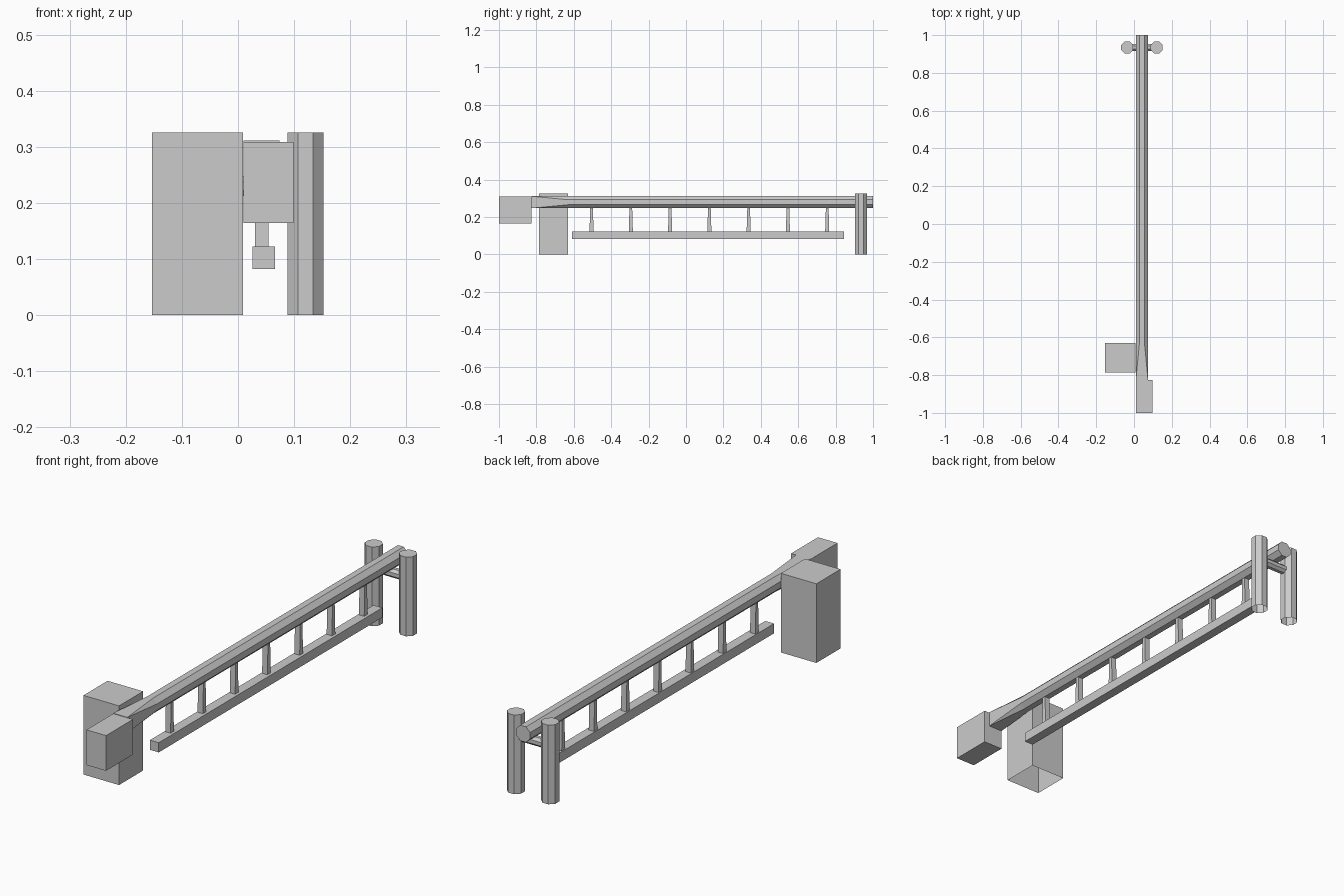
import bpy, bmesh, math

if "Cube" in bpy.data.objects:
    bpy.data.objects.remove(bpy.data.objects["Cube"])


def make_object(name, bm):
    bmesh.ops.recalc_face_normals(bm, faces=bm.faces)
    mesh = bpy.data.meshes.new(name)
    bm.to_mesh(mesh)
    bm.free()
    ob = bpy.data.objects.new(name, mesh)
    bpy.context.collection.objects.link(ob)
    return ob


def loft(name, rings, cap_start=True, cap_end=True):
    bm = bmesh.new()
    loops = [[bm.verts.new(p) for p in ring] for ring in rings]
    n = len(loops[0])
    for a, b in zip(loops, loops[1:]):
        for i in range(n):
            j = (i + 1) % n
            bm.faces.new((a[i], a[j], b[j], b[i]))
    if cap_start:
        bm.faces.new(loops[0])
    if cap_end:
        bm.faces.new(loops[-1])
    bmesh.ops.remove_doubles(bm, verts=bm.verts, dist=1e-5)
    return make_object(name, bm)


def rect(x0, x1, y0, y1, z):
    return [(x0, y0, z), (x1, y0, z), (x1, y1, z), (x0, y1, z)]


def box(name, x, y, z, open_bottom=False):
    return loft(name, [rect(*x, *y, z[0]), rect(*x, *y, z[1])], not open_bottom)


def octagon(apothem):
    r = apothem / math.cos(math.pi / 8)
    angles = [math.pi / 8 + i * math.pi / 4 for i in range(8)]
    return [(r * math.cos(a), r * math.sin(a)) for a in angles]


# pivot post, open underneath, and counterweight
box("pivot_post", (-0.153, 0.009), (-0.787, -0.63), (0, 0.326), True)
box("counterweight", (0.01, 0.099), (-1.0, -0.825), (0.164, 0.309))

# octagonal boom that becomes square towards the counterweight
cx, cz, a = 0.042, 0.279, 0.032
oct_pts = octagon(a)
square = [(math.copysign(a, u), math.copysign(a, v)) for u, v in oct_pts]
loft("boom", [[(cx + u, y, cz + v) for u, v in pts]
              for y, pts in ((-0.826, square), (-0.63, oct_pts), (1.0, oct_pts))])

# hanging lower rail and its tapered hangers
box("lower_rail", (0.026, 0.066), (-0.61, 0.845), (0.082, 0.122))
for i in range(7):
    y = -0.505 + i * 0.21
    loft(f"hanger_{i + 1}", [rect(0.03, 0.054, y - 0.011, y + 0.011, 0.12),
                             rect(0.03, 0.054, y - 0.007, y + 0.007, 0.255)])

# pair of rest posts, open underneath, joined by a crossbar
for name, x in (("left_rest_post", -0.036), ("right_rest_post", 0.12)):
    loft(name, [[(x + u, 0.935 + v, z) for u, v in octagon(0.032)]
                for z in (0, 0.326)], cap_start=False)
loft("rest_crossbar", [[(x, 0.935 + u, 0.23 + v) for u, v in octagon(0.018)]
                       for x in (-0.03, 0.114)])
